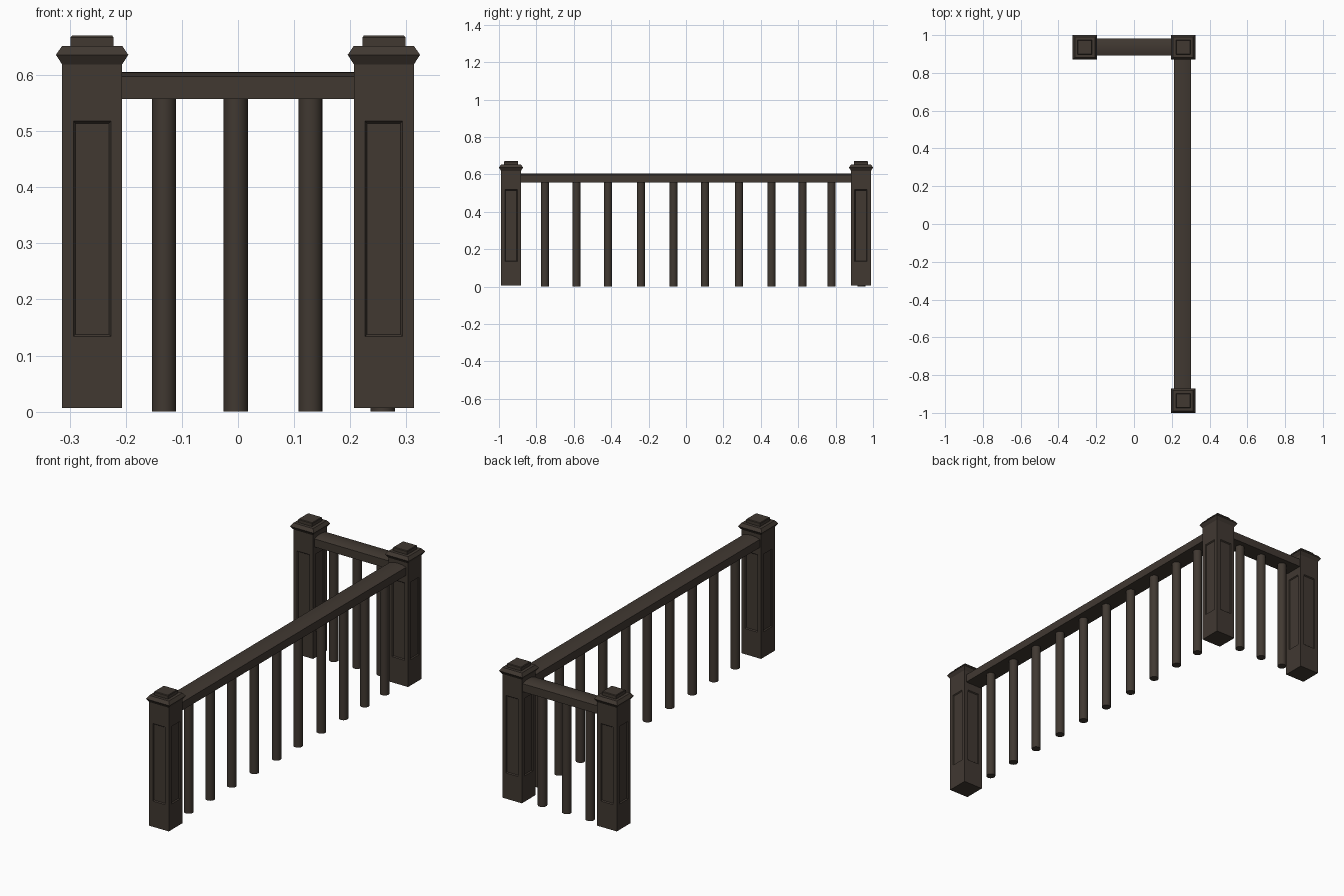
import bpy, bmesh, math
from mathutils import Matrix

if "Cube" in bpy.data.objects:
    bpy.data.objects.remove(bpy.data.objects["Cube"])

wood = bpy.data.materials.new("dark_brown_wood")
wood.diffuse_color = (0.052, 0.040, 0.031, 1)
wood.use_nodes = True
wood.node_tree.nodes["Principled BSDF"].inputs["Base Color"].default_value = wood.diffuse_color


def finish(name, bm, smooth=False):
    bmesh.ops.recalc_face_normals(bm, faces=bm.faces[:])
    me = bpy.data.meshes.new(name)
    bm.to_mesh(me)
    bm.free()
    me.materials.append(wood)
    ob = bpy.data.objects.new(name, me)
    bpy.context.collection.objects.link(ob)
    if smooth:
        bpy.ops.object.select_all(action='DESELECT')
        ob.select_set(True)
        bpy.context.view_layer.objects.active = ob
        bpy.ops.object.shade_smooth_by_angle(angle=math.radians(35))
    return ob


def square_loft(bm, cx, cy, profile):
    """Stack of square rings (half width, z), capped at both ends."""
    rings = [[bm.verts.new((cx + sx * h, cy + sy * h, z))
              for sx, sy in ((-1, -1), (1, -1), (1, 1), (-1, 1))] for h, z in profile]
    for a, b in zip(rings, rings[1:]):
        for i in range(4):
            j = (i + 1) % 4
            bm.faces.new((a[i], a[j], b[j], b[i]))
    bm.faces.new(rings[0][::-1])
    bm.faces.new(rings[-1])


def post(name, cx, cy):
    # four sides, each a frame around a recessed panel
    bm = bmesh.new()
    w, z0, z1 = 0.0535, 0.007, 0.62
    for k in range(4):
        rot = Matrix.Translation((cx, cy, 0)) @ Matrix.Rotation(k * math.pi / 2, 4, 'Z')
        loops = []
        for h, y, a, b in ((w, -w, z0, z1), (0.0335, -w, 0.134, 0.518),
                           (0.030, -w + 0.005, 0.138, 0.514)):
            loops.append([bm.verts.new(rot @ Matrix.Translation(p).to_translation())
                          for p in ((-h, y, a), (h, y, a), (h, y, b), (-h, y, b))])
        for a, b in zip(loops, loops[1:]):
            for i in range(4):
                j = (i + 1) % 4
                bm.faces.new((a[i], a[j], b[j], b[i]))
        bm.faces.new(loops[-1])
    bmesh.ops.remove_doubles(bm, verts=bm.verts[:], dist=1e-5)
    bmesh.ops.holes_fill(bm, edges=[e for e in bm.edges if e.is_boundary], sides=4)
    finish(name, bm)
    # flared cap with a raised block
    bm = bmesh.new()
    square_loft(bm, cx, cy, [(0.0535, 0.619), (0.0645, 0.636), (0.0535, 0.652),
                             (0.0385, 0.652), (0.0385, 0.667), (0.036, 0.670)])
    finish(name + "_cap", bm)


def rail(name, start, end):
    # flat-sided handrail with a gently crowned top
    hw, zb, zs, zt, n = 0.045, 0.557, 0.597, 0.605, 8
    prof = [(-hw, zb), (hw, zb)]
    for i in range(n + 1):
        t = 1 - 2 * i / n
        prof.append((hw * t, zs + (zt - zs) * (1 - t * t)))
    dx, dy = end[0] - start[0], end[1] - start[1]
    length = math.hypot(dx, dy)
    nx, ny = -dy / length, dx / length
    bm = bmesh.new()
    a, b = [[bm.verts.new((p[0] + nx * u, p[1] + ny * u, z)) for u, z in prof]
            for p in (start, end)]
    for i in range(len(prof)):
        j = (i + 1) % len(prof)
        bm.faces.new((a[i], a[j], b[j], b[i]))
    bm.faces.new(a[::-1])
    bm.faces.new(b)
    finish(name, bm, True)


def baluster(name, x, y):
    bm = bmesh.new()
    bmesh.ops.create_cone(bm, cap_ends=True, segments=20, radius1=0.0215, radius2=0.0215,
                          depth=0.56, matrix=Matrix.Translation((x, y, 0.28)))
    finish(name, bm, True)


X, Y = 0.26, 0.9355
post("front_post", X, -Y)
post("corner_post", X, Y)
post("back_end_post", -X, Y)

rail("long_rail", (0.258, -Y + 0.05), (0.258, Y - 0.05))
rail("short_rail", (-X + 0.05, 0.938), (X - 0.05, 0.938))

for i, y in enumerate((-0.754, -0.586, -0.417, -0.241, -0.067,
                       0.102, 0.283, 0.457, 0.623, 0.778)):
    baluster(f"long_baluster_{i + 1}", 0.258, y)
for i, x in enumerate((-0.132, -0.004, 0.129)):
    baluster(f"short_baluster_{i + 1}", x, 0.938)
